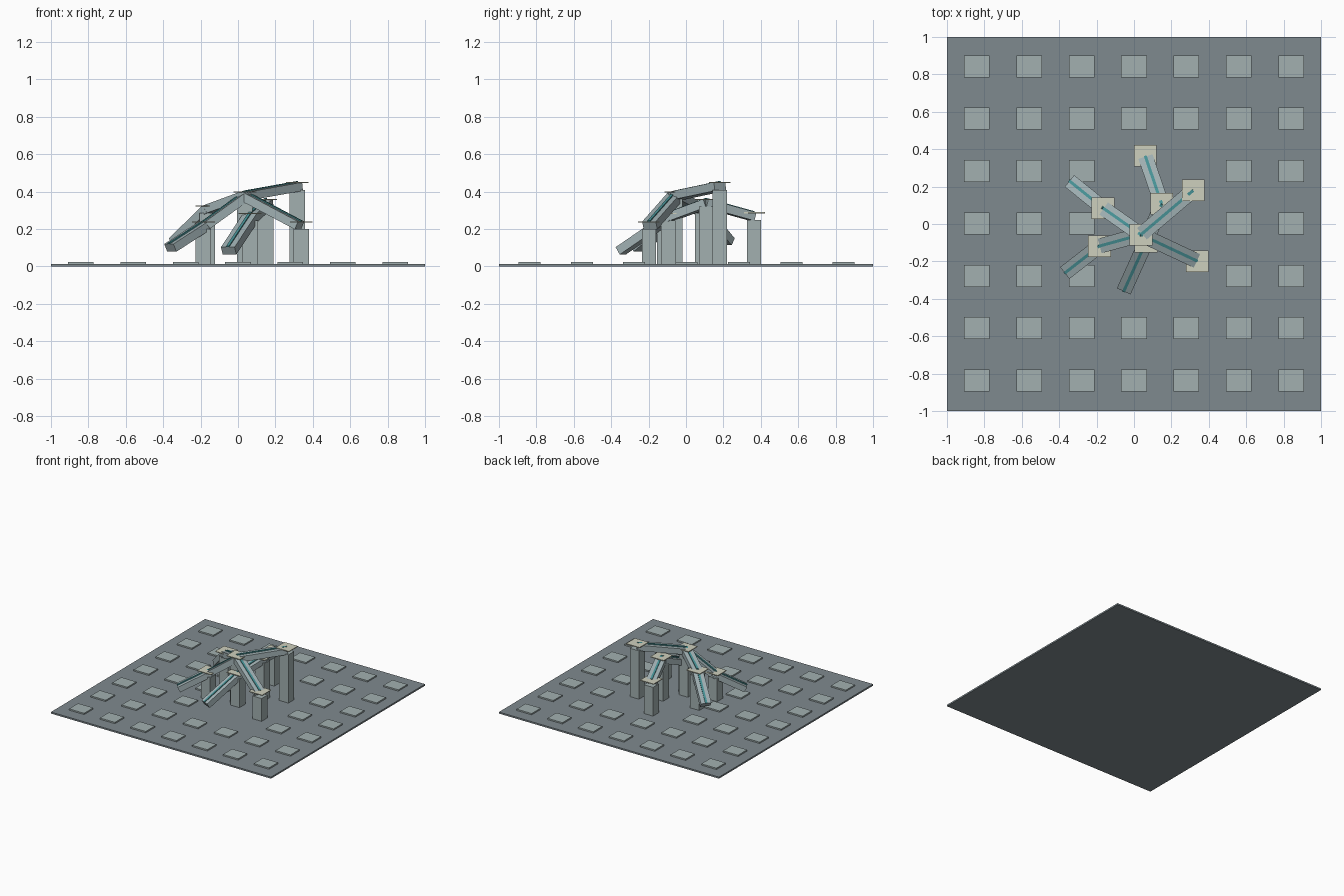
import bpy, bmesh
from mathutils import Vector, Matrix

if "Cube" in bpy.data.objects:
    bpy.data.objects.remove(bpy.data.objects["Cube"])


def material(name, r, g, b):
    lin = lambda c: ((c / 255 + 0.055) / 1.055) ** 2.4
    m = bpy.data.materials.new(name)
    m.diffuse_color = (lin(r), lin(g), lin(b), 1)
    m.use_nodes = True
    m.node_tree.nodes["Principled BSDF"].inputs["Base Color"].default_value = m.diffuse_color
    return m


SLATE = material("slate", 127, 138, 143)
STONE = material("pale stone", 162, 176, 176)
STEEL = material("pale steel", 162, 178, 181)
CREAM = material("cream", 206, 208, 189)
TEAL = material("teal", 72, 148, 152)


def add_box(name, size, matrix, mat):
    bm = bmesh.new()
    bmesh.ops.create_cube(bm, size=1, matrix=matrix @ Matrix.Diagonal((*size, 1)))
    mesh = bpy.data.meshes.new(name)
    bm.to_mesh(mesh)
    bm.free()
    mesh.materials.append(mat)
    obj = bpy.data.objects.new(name, mesh)
    bpy.context.collection.objects.link(obj)
    return obj


def upright_box(name, x, y, z0, z1, w, d, mat):
    return add_box(name, (w, d, z1 - z0), Matrix.Translation((x, y, (z0 + z1) / 2)), mat)


BASE_TOP = 0.013
BEAM_W, BEAM_H = 0.08, 0.046


def beam(name, start, end):
    """Sloped beam whose top centre line runs start to end, with a teal strip."""
    a, b = Vector(start), Vector(end)
    along = (b - a).normalized()
    side = Vector((0, 0, 1)).cross(along).normalized()
    up = along.cross(side)
    rot = Matrix((along, side, up)).transposed().to_4x4()
    length, mid = (b - a).length, (a + b) / 2
    add_box(name, (length, BEAM_W, BEAM_H),
            Matrix.Translation(mid - up * BEAM_H / 2) @ rot, STEEL)
    add_box(name + "_strip", (length, 0.016, 0.007),
            Matrix.Translation(mid + up * 0.0025) @ rot, TEAL)


# Ground slab
upright_box("ground_slab", 0, 0, 0, BASE_TOP, 2, 2, SLATE)

# Grid of paving tiles, left open under the structure
for i in range(-3, 4):
    for j in range(-3, 4):
        if i in (0, 1) and abs(j) <= 1:
            continue
        upright_box("paving_tile", i * 0.28, j * 0.28 + 0.003, BASE_TOP, 0.024,
                    0.137, 0.118, STONE)

# Supported joints: x, y and height of the cap plate
joints = {
    "hub": (0.037, -0.057, 0.40),
    "high": (0.317, 0.18, 0.45),
    "right": (0.338, -0.198, 0.24),
    "back": (0.06, 0.364, 0.289),
    "back_left": (-0.165, 0.085, 0.326),
    "front_left": (-0.185, -0.118, 0.24),
    "inner": (0.148, 0.107, 0.36),
    "front": (0.065, -0.095, 0.285),
}
for name, (x, y, z) in joints.items():
    upright_box(name + "_pillar", x, y, BASE_TOP, z - 0.04, 0.083, 0.076, STONE)
    upright_box(name + "_cap", x, y, z - 0.005, z + 0.001, 0.122, 0.115, CREAM)

# Free lower ends of the ramps
tips = {
    "back_left": (-0.345, 0.23, 0.15),
    "front_left": (-0.37, -0.262, 0.12),
    "front": (-0.055, -0.36, 0.103),
}
for name, tip in tips.items():
    beam(name + "_ramp", joints[name], tip)

# Beams between the joints
links = [("hub", "high"), ("hub", "right"), ("hub", "back_left"),
         ("hub", "front_left"), ("inner", "back"), ("inner", "front")]
for a, b in links:
    beam(a + "_to_" + b + "_beam", joints[a], joints[b])
